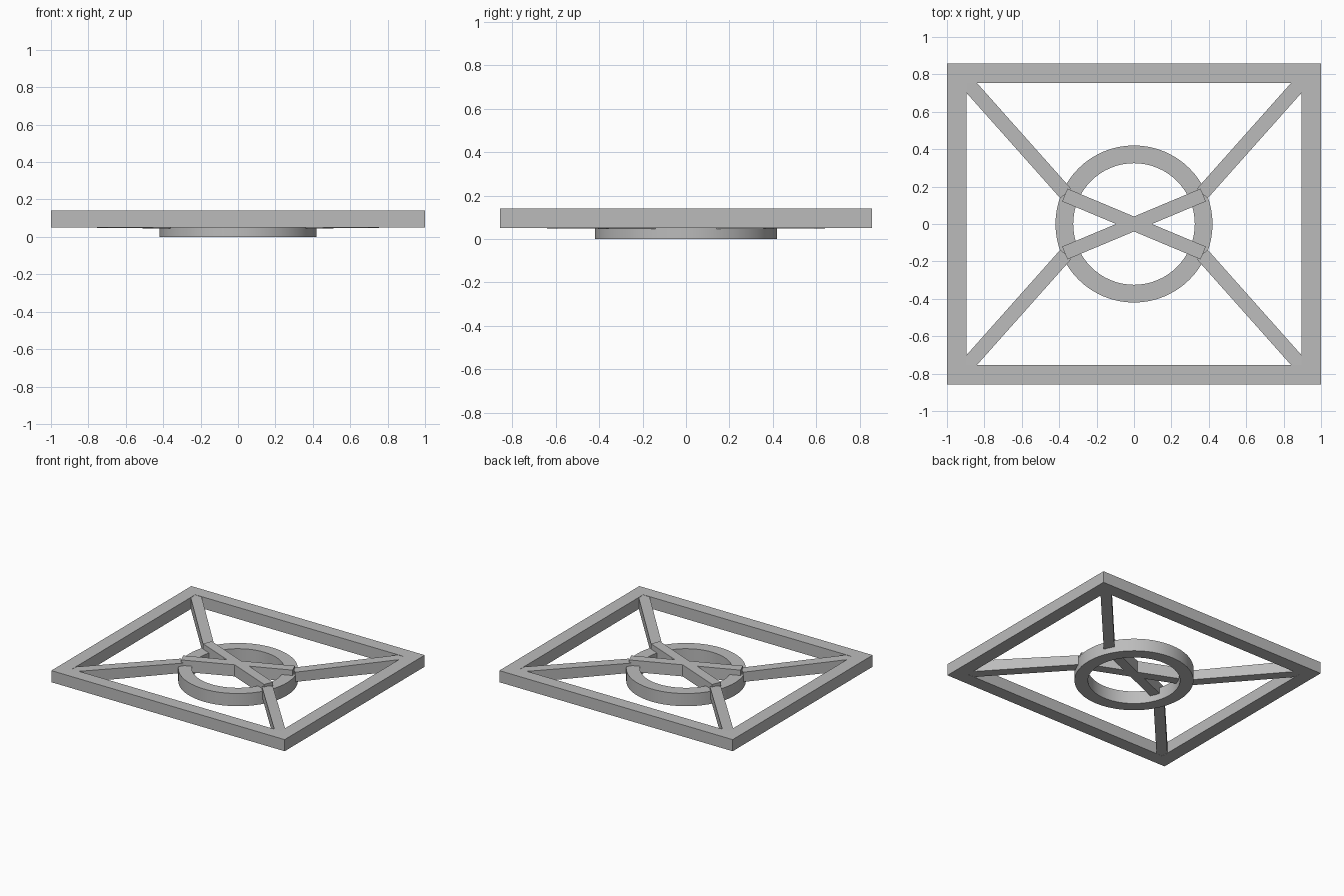
import bpy, bmesh, math
from mathutils import Vector

cube = bpy.data.objects.get("Cube")
if cube:
    bpy.data.objects.remove(cube, do_unlink=True)

grey = bpy.data.materials.new("plain grey")
grey.use_nodes = True
grey.diffuse_color = (0.5, 0.5, 0.5, 1)
grey.node_tree.nodes["Principled BSDF"].inputs["Base Color"].default_value = grey.diffuse_color


def finish(name, bm):
    bmesh.ops.recalc_face_normals(bm, faces=bm.faces)
    mesh = bpy.data.meshes.new(name)
    bm.to_mesh(mesh)
    bm.free()
    mesh.materials.append(grey)
    obj = bpy.data.objects.new(name, mesh)
    bpy.context.collection.objects.link(obj)
    return obj


def band(name, outer, inner, low, high):
    """Closed band between two matching outlines."""
    bm = bmesh.new()
    loops = [[bm.verts.new((x, y, z)) for x, y in pts]
             for pts, z in ((outer, low), (outer, high), (inner, high), (inner, low))]
    n = len(outer)
    for k in range(4):
        a, b = loops[k], loops[(k + 1) % 4]
        for i in range(n):
            j = (i + 1) % n
            bm.faces.new((a[i], a[j], b[j], b[i]))
    return finish(name, bm)


def bar(name, start, end, width, start_z, end_z):
    """Straight bar with a (low, high) height range at each end."""
    p, q = Vector(start), Vector(end)
    d = (q - p).normalized()
    side = Vector((-d.y, d.x)) * width / 2
    bm = bmesh.new()
    for c, (low, high) in ((p, start_z), (q, end_z)):
        for s in (side, -side):
            for z in (low, high):
                bm.verts.new((c.x + s.x, c.y + s.y, z))
    bmesh.ops.convex_hull(bm, input=bm.verts)
    bmesh.ops.dissolve_limit(bm, angle_limit=0.001, verts=bm.verts, edges=bm.edges)
    return finish(name, bm)


def rectangle(x, y):
    return [(-x, -y), (x, -y), (x, y), (-x, y)]


def circle(r, n=64):
    return [(r * math.cos(math.tau * i / n), r * math.sin(math.tau * i / n)) for i in range(n)]


# Outer frame and central ring
band("frame", rectangle(1, 0.857), rectangle(0.895, 0.755), 0.05, 0.14)
ring = band("ring", circle(0.42), circle(0.325), 0, 0.098)
bpy.context.view_layer.objects.active = ring
ring.select_set(True)
bpy.ops.object.shade_smooth_by_angle(angle=math.radians(30))

# Crossed bars over the ring
for label, s in (("rising", 1), ("falling", -1)):
    bar("cross_bar_" + label, (-0.37, -0.155 * s), (0.37, 0.155 * s), 0.074,
        (0.05, 0.14), (0.05, 0.14))

# Arms from the ring out to the frame corners, dipping slightly at the ring
for depth, sy in (("front", -1), ("back", 1)):
    for side, sx in (("right", -1), ("left", 1)):
        bar(f"arm_{depth}_{side}", (0.365 * sx, 0.163 * sy), (0.91 * sx, 0.775 * sy), 0.077,
            (0.045, 0.12), (0.051, 0.139))
